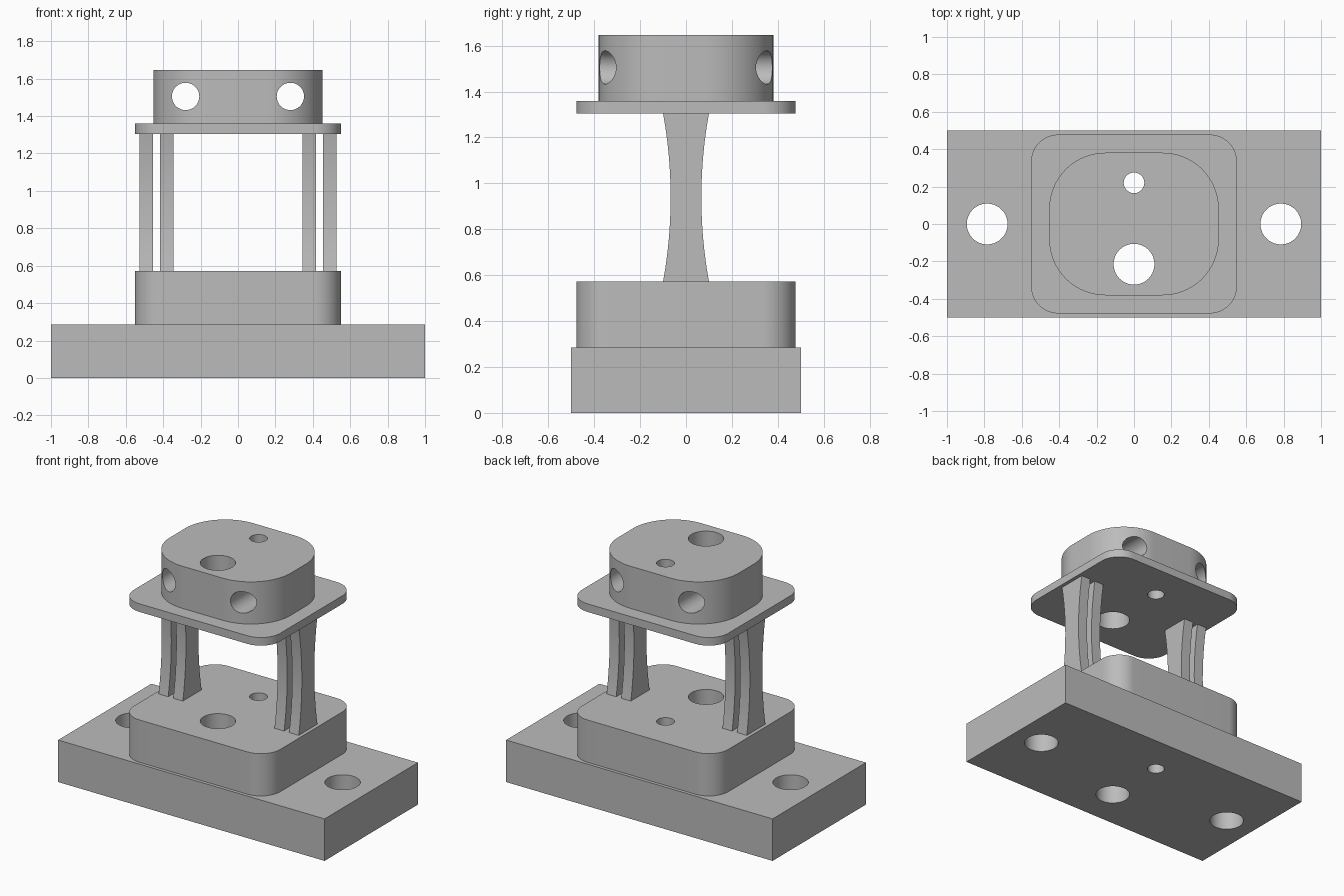
import bpy, bmesh, math
from mathutils import Matrix, Vector

cube = bpy.data.objects.get("Cube")
if cube:
    bpy.data.objects.remove(cube, do_unlink=True)

grey = bpy.data.materials.new("machined grey")
grey.use_nodes = True
colour = (0.5, 0.5, 0.5, 1)
grey.diffuse_color = colour
grey.node_tree.nodes["Principled BSDF"].inputs["Base Color"].default_value = colour


def finish(name, bm):
    """Turn a bmesh into a named object."""
    bmesh.ops.recalc_face_normals(bm, faces=bm.faces)
    mesh = bpy.data.meshes.new(name)
    bm.to_mesh(mesh)
    bm.free()
    mesh.materials.append(grey)
    obj = bpy.data.objects.new(name, mesh)
    bpy.context.collection.objects.link(obj)
    return obj


def extrude(name, outline, offset):
    """Extrude a closed outline along an offset vector."""
    bm = bmesh.new()
    face = bm.faces.new([bm.verts.new(p) for p in outline])
    new = bmesh.ops.extrude_face_region(bm, geom=[face])["geom"]
    verts = [v for v in new if isinstance(v, bmesh.types.BMVert)]
    bmesh.ops.translate(bm, verts=verts, vec=offset)
    return finish(name, bm)


def rounded_slab(name, hx, hy, radius, z0, z1, steps=16):
    """Slab with half sizes hx, hy and rounded vertical corners."""
    outline = []
    for q, (sx, sy) in enumerate([(1, 1), (-1, 1), (-1, -1), (1, -1)]):
        for i in range(steps + 1):
            a = (q + i / steps) * math.pi / 2
            outline.append((sx * (hx - radius) + radius * math.cos(a),
                            sy * (hy - radius) + radius * math.sin(a), z0))
    return extrude(name, outline, Vector((0, 0, z1 - z0)))


# Heights of the stacked parts
BASE, BLOCK, RIB, PLATE, TOP = 0.285, 0.572, 1.305, 1.36, 1.646

base = extrude("base_plate", [(-1, -.5, 0), (1, -.5, 0), (1, .5, 0), (-1, .5, 0)],
               Vector((0, 0, BASE)))
block = rounded_slab("lower_block", .55, .478, .145, BASE, BLOCK)
plate = rounded_slab("upper_plate", .55, .478, .145, RIB, PLATE)
head = rounded_slab("head_block", .453, .381, .3, PLATE, TOP, 24)

# Paired ribs with waisted sides, mirrored left and right
END, WAIST, STEPS = .1, .067, 24
half = (RIB - BLOCK) / 2
mid = (RIB + BLOCK) / 2
sag = END - WAIST
arc = (half ** 2 + sag ** 2) / (2 * sag)
ribs = []
for side, sign in (("left", 1), ("right", -1)):
    for place, x in (("inner", .38), ("outer", .49)):
        edge = []
        for i in range(STEPS + 1):
            dz = half * (2 * i / STEPS - 1)
            edge.append((WAIST + arc - math.sqrt(arc ** 2 - dz ** 2), mid + dz))
        x0 = sign * x - .036
        outline = [(x0, y, z) for y, z in edge] + [(x0, -y, z) for y, z in reversed(edge)]
        ribs.append(extrude(f"{side}_{place}_rib", outline, Vector((.072, 0, 0))))

# Drill for every through hole
bm = bmesh.new()


def drill(radius, length, matrix):
    bmesh.ops.create_cone(bm, cap_ends=True, segments=64, radius1=radius,
                          radius2=radius, depth=length, matrix=matrix)


drill(.109, 4, Matrix.Translation((0, -.215, 1)))
drill(.055, 4, Matrix.Translation((0, .22, 1)))
for s in (1, -1):
    drill(.109, 1, Matrix.Translation((s * .785, 0, 0)))
    drill(.073, 2, Matrix.Translation((s * .28, 0, 1.505)) @ Matrix.Rotation(math.pi / 2, 4, "X"))
cutter = finish("hole_cutter", bm)
cutter.hide_render = True

parts = [base, block, plate, head]
for obj in parts:
    mod = obj.modifiers.new("holes", "BOOLEAN")
    mod.operation = "DIFFERENCE"
    mod.solver = "EXACT"
    mod.object = cutter
    bpy.context.view_layer.objects.active = obj
    bpy.ops.object.modifier_apply(modifier=mod.name)
bpy.data.objects.remove(cutter, do_unlink=True)

# Smooth the curved walls and keep crisp edges
bpy.ops.object.select_all(action="DESELECT")
for obj in parts + ribs:
    obj.select_set(True)
bpy.context.view_layer.objects.active = base
bpy.ops.object.shade_smooth_by_angle(angle=math.radians(30))
